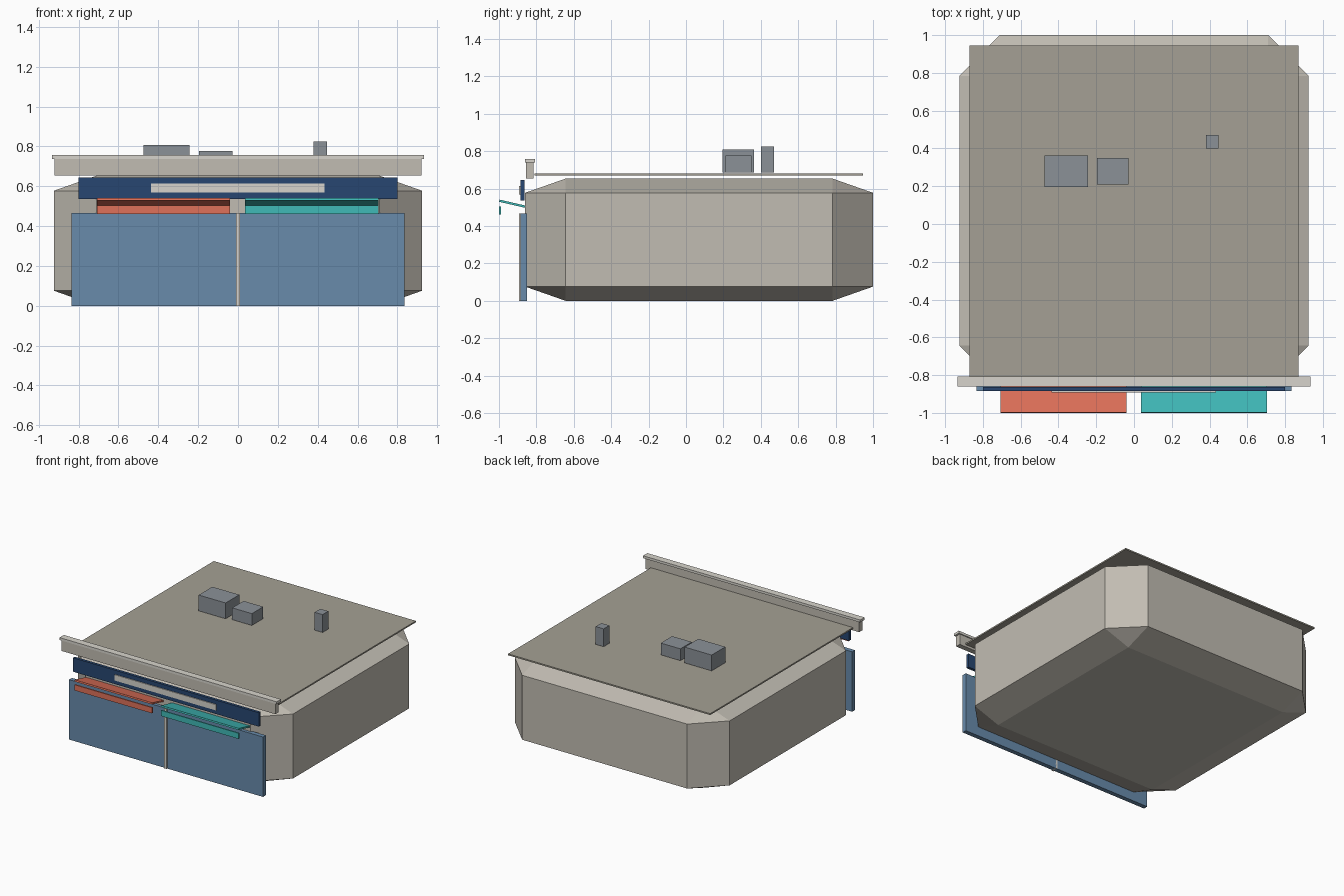
import bpy, bmesh, math
from mathutils import Matrix

if "Cube" in bpy.data.objects:
    bpy.data.objects.remove(bpy.data.objects["Cube"])


def material(name, rgb):
    m = bpy.data.materials.new(name)
    m.diffuse_color = [(c / 255) ** 2.2 for c in rgb] + [1]
    m.use_nodes = True
    m.node_tree.nodes["Principled BSDF"].inputs["Base Color"].default_value = m.diffuse_color
    return m


stone = material("stone", (192, 187, 177))
trim = material("pale_trim", (214, 211, 203))
roofing = material("roofing", (163, 159, 147))
navy = material("navy", (44, 72, 112))
glass = material("blue_glass", (104, 138, 170))
coral = material("coral", (222, 112, 90))
teal = material("teal", (66, 184, 182))
metal = material("metal", (138, 144, 150))


def box(name, x, y, z, mat, bevel=0, tilt=0):
    """Box from (min, max) ranges; bevel is a fraction of each dimension."""
    bm = bmesh.new()
    bmesh.ops.create_cube(bm, size=1)
    if bevel:
        bmesh.ops.bevel(bm, geom=bm.edges[:], offset=bevel, segments=1,
                        affect='EDGES', profile=0.5)
    size = [b - a for a, b in (x, y, z)]
    centre = [(a + b) / 2 for a, b in (x, y, z)]
    bm.transform(Matrix.Rotation(tilt, 4, 'X') @ Matrix.Diagonal((*size, 1)))
    mesh = bpy.data.meshes.new(name)
    bm.to_mesh(mesh)
    bm.free()
    mesh.materials.append(mat)
    ob = bpy.data.objects.new(name, mesh)
    ob.location = centre
    bpy.context.collection.objects.link(ob)
    return ob


# Chamfered building body and flat roof
box("building_body", (-0.925, 0.925), (-0.86, 1.0), (0, 0.653), stone, bevel=0.116)
box("roof_slab", (-0.87, 0.87), (-0.81, 0.945), (0.669, 0.68), roofing)

# Parapet along the front with its cap
box("parapet", (-0.92, 0.92), (-0.855, -0.815), (0.655, 0.738), stone)
box("parapet_cap", (-0.935, 0.935), (-0.86, -0.807), (0.738, 0.757), trim)

# Shopfront, centre post and sign
box("shopfront_window", (-0.835, 0.835), (-0.885, -0.85), (0, 0.466), glass)
box("centre_post", (-0.011, 0.011), (-0.893, -0.85), (0, 0.466), trim)
box("sign_board", (-0.80, 0.80), (-0.885, -0.863), (0.537, 0.645), navy)
box("sign_panel", (-0.438, 0.435), (-0.892, -0.884), (0.568, 0.613), trim)

# Two awnings, each a tilted canopy with a hanging valance
for side, x, mat in (("left", (-0.708, -0.04), coral), ("right", (0.036, 0.705), teal)):
    box(side + "_awning_canopy", x, (-1.0, -0.857), (0.513, 0.525), mat,
        tilt=math.radians(-13))
    box(side + "_awning_valance", x, (-1.0, -0.99), (0.46, 0.504), mat)

# Rooftop equipment
box("large_roof_unit", (-0.475, -0.243), (0.195, 0.363), (0.685, 0.808), metal)
box("small_roof_unit", (-0.197, -0.028), (0.21, 0.35), (0.685, 0.777), metal)
box("roof_vent", (0.38, 0.448), (0.40, 0.47), (0.685, 0.824), metal)
